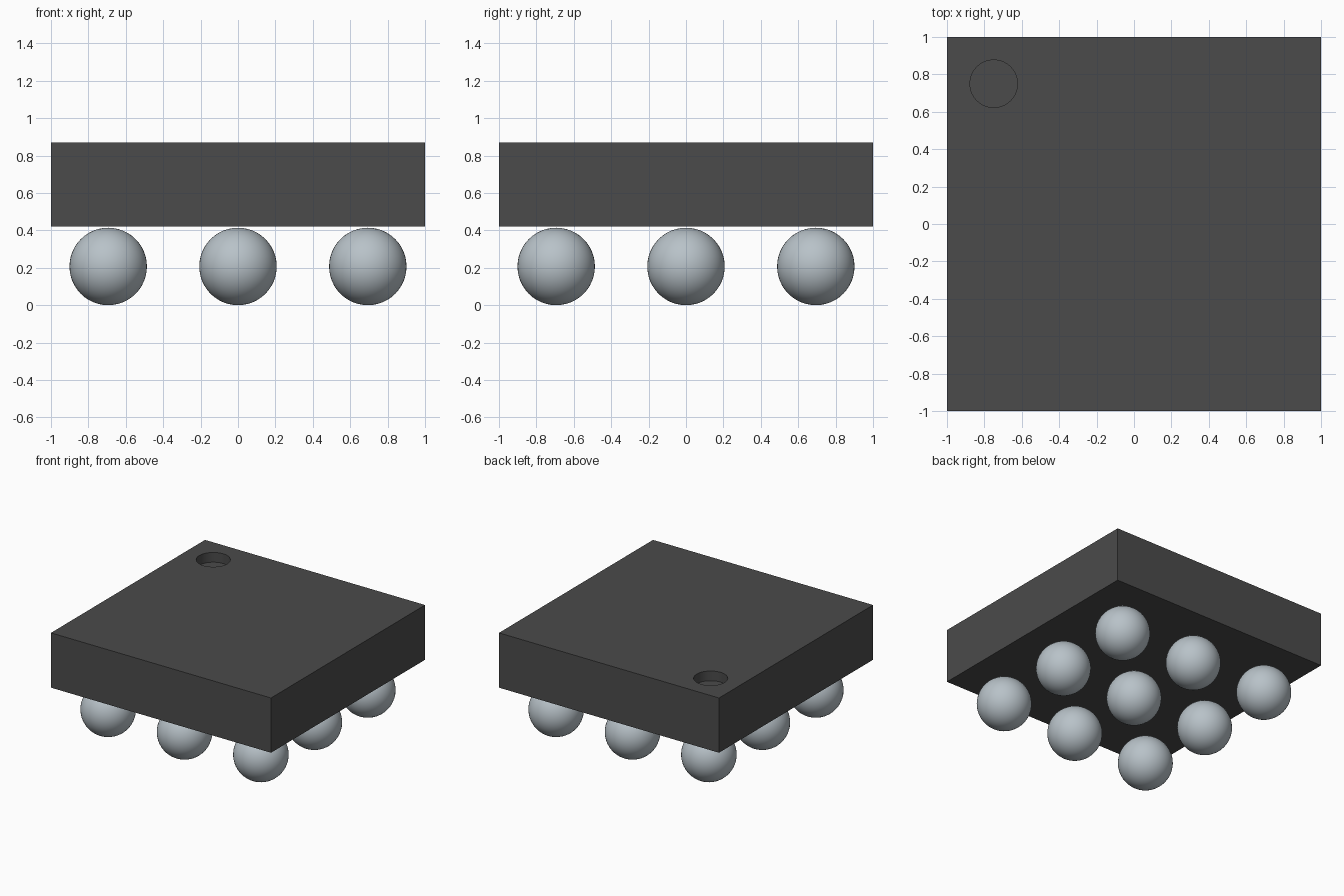
import bpy
import math

cube = bpy.data.objects.get("Cube")
if cube:
    bpy.data.objects.remove(cube, do_unlink=True)

BOTTOM, TOP = 0.42, 0.87          # slab heights
BALL_R, PITCH = 0.207, 0.694      # ball radius and grid spacing
HOLE_R, HOLE_DEPTH = 0.127, 0.08  # corner marker recess


def material(name, color):
    mat = bpy.data.materials.new(name)
    mat.use_nodes = True
    mat.diffuse_color = color
    mat.node_tree.nodes["Principled BSDF"].inputs["Base Color"].default_value = color
    return mat


dark = material("dark_grey", (0.07, 0.07, 0.07, 1))
silver = material("silver_grey", (0.48, 0.54, 0.58, 1))

# Slab body
bpy.ops.mesh.primitive_cube_add(size=1, location=(0, 0, (BOTTOM + TOP) / 2))
body = bpy.context.object
body.name = "package_body"
body.scale = (2, 2, TOP - BOTTOM)
bpy.ops.object.transform_apply(location=False, rotation=False, scale=True)
body.data.materials.append(dark)

# Round recess cut into the back right corner of the top
bpy.ops.mesh.primitive_cylinder_add(vertices=64, radius=HOLE_R, depth=2 * HOLE_DEPTH,
                                    location=(-0.75, 0.75, TOP))
cutter = bpy.context.object
cutter.name = "recess_cutter"
cutter.hide_render = True
cutter.data.materials.append(dark)
cut = body.modifiers.new("corner_recess", 'BOOLEAN')
cut.operation = 'DIFFERENCE'
cut.solver = 'EXACT'
cut.object = cutter
bpy.ops.object.select_all(action='DESELECT')
body.select_set(True)
bpy.context.view_layer.objects.active = body
bpy.ops.object.modifier_apply(modifier=cut.name)
bpy.data.objects.remove(cutter, do_unlink=True)
bpy.ops.object.shade_smooth_by_angle(angle=math.radians(30))

# Three by three grid of balls sharing one mesh
bpy.ops.mesh.primitive_uv_sphere_add(segments=48, ring_count=24, radius=BALL_R)
first = bpy.context.object
first.data.materials.append(silver)
bpy.ops.object.shade_smooth()
columns = ("right", "centre", "left")
rows = ("front", "middle", "back")
for i, column in enumerate(columns):
    for j, row in enumerate(rows):
        ball = first
        if i or j:
            ball = first.copy()
            bpy.context.collection.objects.link(ball)
        ball.name = f"ball_{row}_{column}"
        ball.location = ((i - 1) * PITCH, (j - 1) * PITCH, BALL_R)
